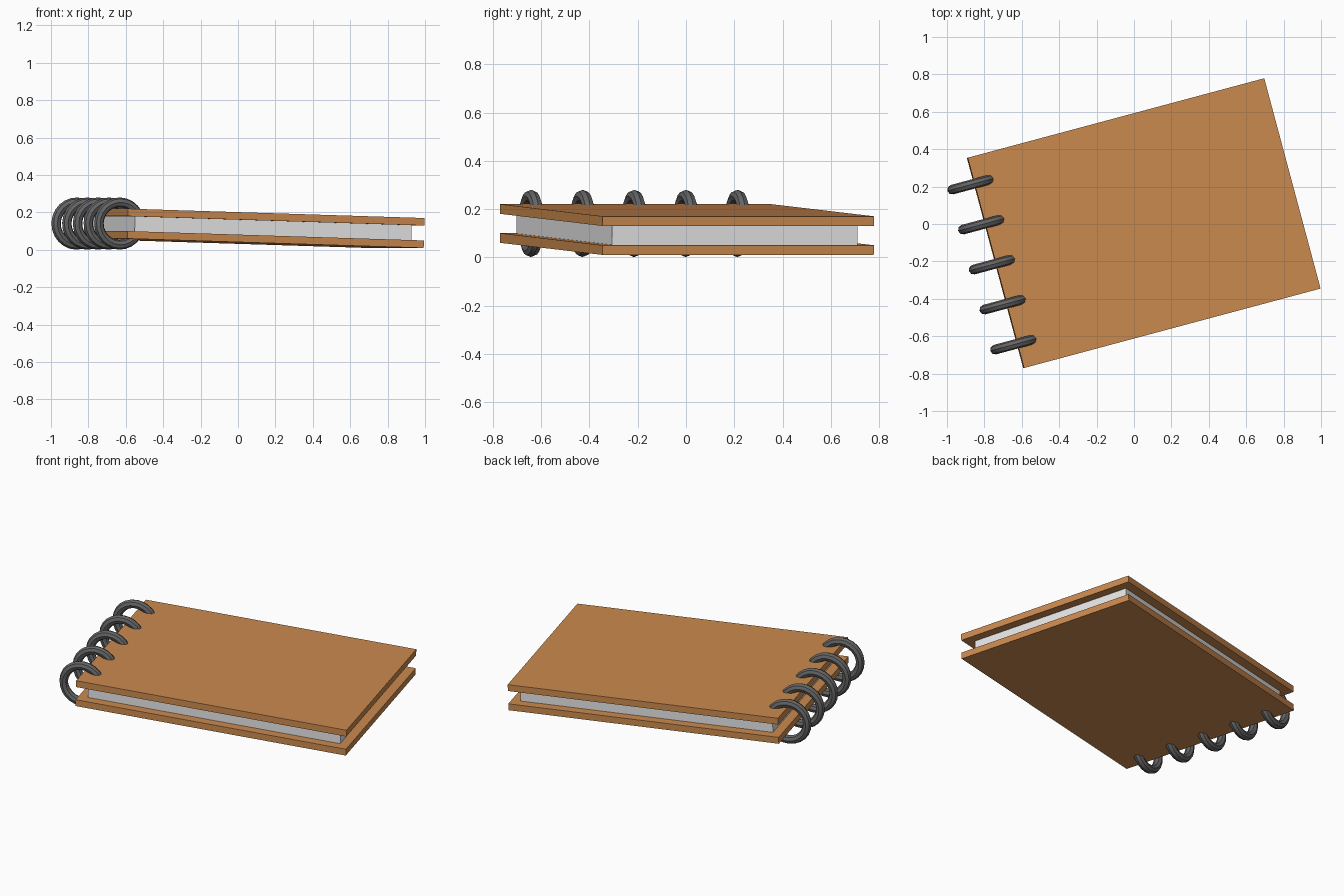
import bpy, math
from mathutils import Matrix

if "Cube" in bpy.data.objects:
    bpy.data.objects.remove(bpy.data.objects["Cube"])

# Whole notebook is turned 15 degrees and tilts slightly towards its open edge
PLACE = (Matrix.Translation((0.052, 0.004, 0.115))
         @ Matrix.Rotation(math.radians(15), 4, 'Z')
         @ Matrix.Rotation(math.radians(1.75), 4, 'Y'))


def material(name, colour):
    m = bpy.data.materials.new(name)
    m.diffuse_color = (*colour, 1)
    m.use_nodes = True
    m.node_tree.nodes["Principled BSDF"].inputs["Base Color"].default_value = m.diffuse_color
    return m


COVER = material("tan cover", (0.60, 0.255, 0.078))
PAPER = material("white paper", (0.80, 0.80, 0.80))
METAL = material("grey metal", (0.13, 0.13, 0.13))


def finish(name, mat, local):
    ob = bpy.context.object
    ob.name = name
    ob.data.materials.append(mat)
    ob.matrix_world = PLACE @ local
    return ob


def slab(name, mat, size, z):
    bpy.ops.mesh.primitive_cube_add(size=1)
    return finish(name, mat, Matrix.Translation((0, 0, z)) @ Matrix.Diagonal((*size, 1)))


# Covers and page block
slab("front_cover", COVER, (1.642, 1.164, 0.04), 0.06)
slab("back_cover", COVER, (1.642, 1.164, 0.04), -0.06)
slab("pages", PAPER, (1.532, 1.052, 0.08), 0)

# Binding rings along the spine
for i in range(5):
    bpy.ops.mesh.primitive_torus_add(major_radius=0.1135, minor_radius=0.026,
                                     major_segments=24, minor_segments=8)
    finish(f"binding_ring_{i + 1}", METAL,
           Matrix.Translation((-0.83, (i - 2) * 0.2214 - 0.004, 0))
           @ Matrix.Rotation(math.pi / 2, 4, 'X'))
    bpy.ops.object.shade_smooth_by_angle(angle=math.radians(30))
